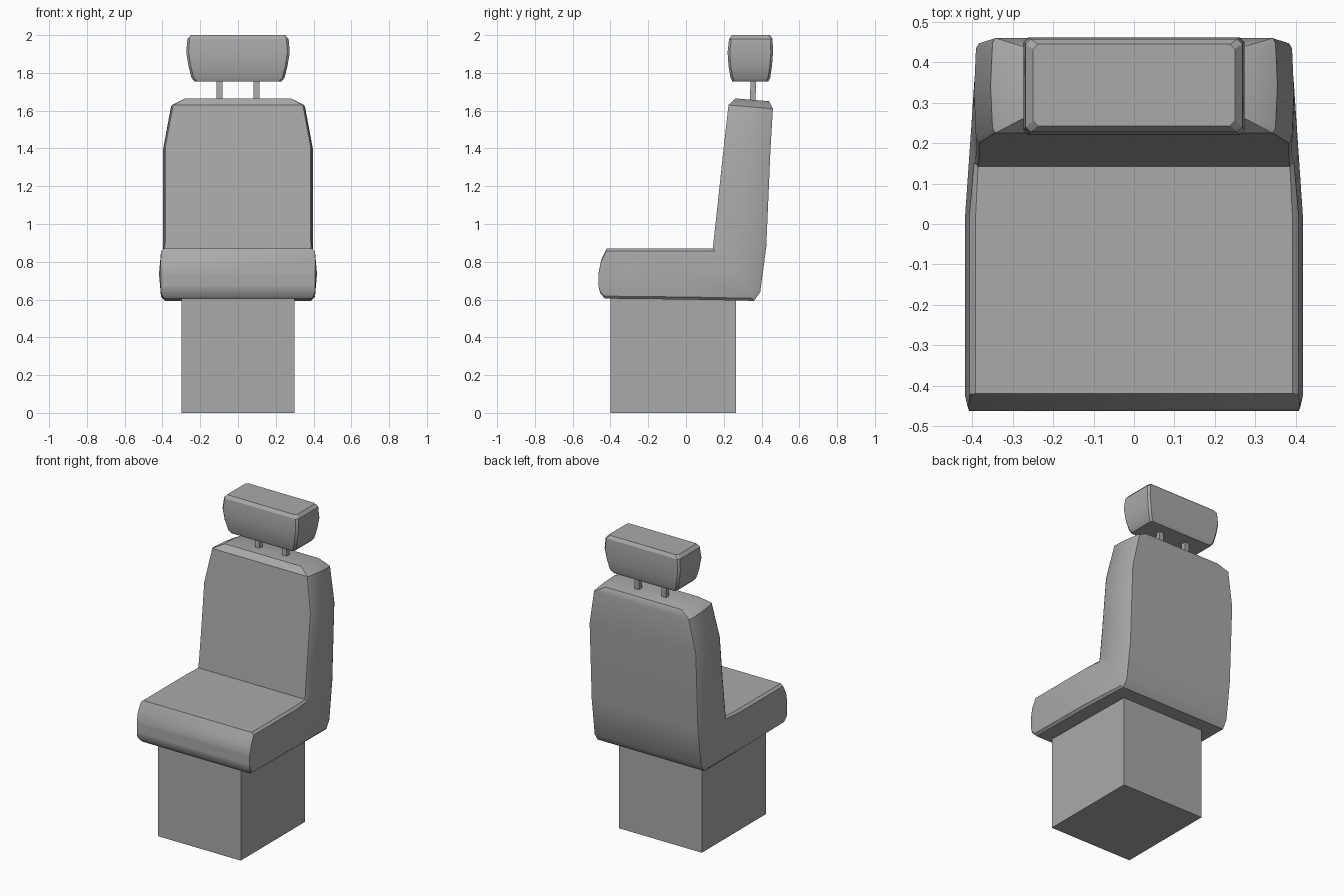
import bpy, bmesh, math

cube = bpy.data.objects.get("Cube")
if cube:
    bpy.data.objects.remove(cube, do_unlink=True)

grey = bpy.data.materials.new("grey")
grey.use_nodes = True
GREY = (0.4, 0.4, 0.4, 1)
grey.diffuse_color = GREY
grey.node_tree.nodes["Principled BSDF"].inputs["Base Color"].default_value = GREY


def loft(name, rings, smooth=True):
    """Skin a list of equal-length rings and cap both ends."""
    bm = bmesh.new()
    rows = [[bm.verts.new(p) for p in ring] for ring in rings]
    n = len(rows[0])
    for a, b in zip(rows, rows[1:]):
        for i in range(n):
            j = (i + 1) % n
            bm.faces.new((a[i], a[j], b[j], b[i]))
    bm.faces.new(rows[0])
    bm.faces.new(rows[-1])
    bmesh.ops.recalc_face_normals(bm, faces=bm.faces)
    mesh = bpy.data.meshes.new(name)
    bm.to_mesh(mesh)
    bm.free()
    mesh.materials.append(grey)
    obj = bpy.data.objects.new(name, mesh)
    bpy.context.collection.objects.link(obj)
    if smooth:
        bpy.ops.object.select_all(action='DESELECT')
        obj.select_set(True)
        bpy.context.view_layer.objects.active = obj
        bpy.ops.object.shade_smooth_by_angle(angle=math.radians(30))
    return obj


def body_ring(front, back, width, inset):
    """Section between the sitting surface and the underside, with softened sides."""
    side = []
    for t, k in ((0, 1), (.05, .4), (.5, 0), (.95, .4), (1, 1)):
        y, z = (f + (b - f) * t for f, b in zip(front, back))
        side.append((width - inset * k, y, z))
    return side + [(-x, y, z) for x, y, z in reversed(side)]


def block_ring(width, front, back, z, c=0):
    """Horizontal rectangle, with chamfered corners when c is set."""
    if c:
        half = [(width - c, front), (width, front + c), (width, back - c), (width - c, back)]
    else:
        half = [(width, front), (width, back)]
    return [(x, y, z) for x, y in half] + [(-x, y, z) for x, y in reversed(half)]


# Cushion and backrest, swept from the front lip up to the top
loft("seat_body", [body_ring(*s) for s in (
    ((-.463, .74), (-.463, .67), .408, 0),
    ((-.449, .81), (-.455, .635), .412, .006),
    ((-.42, .87), (-.43, .605), .418, .026),
    ((.02, .87), (.02, .60), .418, .026),
    ((.142, .87), (.36, .593), .402, .016),
    ((.146, .91), (.393, .64), .397, .012),
    ((.165, 1.08), (.425, .88), .396, .012),
    ((.20, 1.41), (.447, 1.39), .396, .012),
    ((.225, 1.63), (.46, 1.61), .355, .012),
    ((.26, 1.665), (.44, 1.65), .285, .008),
)])

# Headrest, stacked sections
loft("headrest", [block_ring(*s, .012) for s in (
    (.23, .245, .436, 1.755),
    (.247, .236, .446, 1.775),
    (.262, .225, .455, 1.835),
    (.274, .22, .461, 1.91),
    (.268, .228, .458, 1.98),
    (.25, .243, .445, 2.0),
)])

# Headrest posts
for name, x in (("left_post", .098), ("right_post", -.098)):
    post = loft(name, [block_ring(.016, .336, .366, 1.62),
                       block_ring(.016, .343, .373, 1.78)], smooth=False)
    post.location.x = x

# Pedestal
loft("pedestal", [block_ring(.3, -.4, .265, z) for z in (0, .61)], smooth=False)
